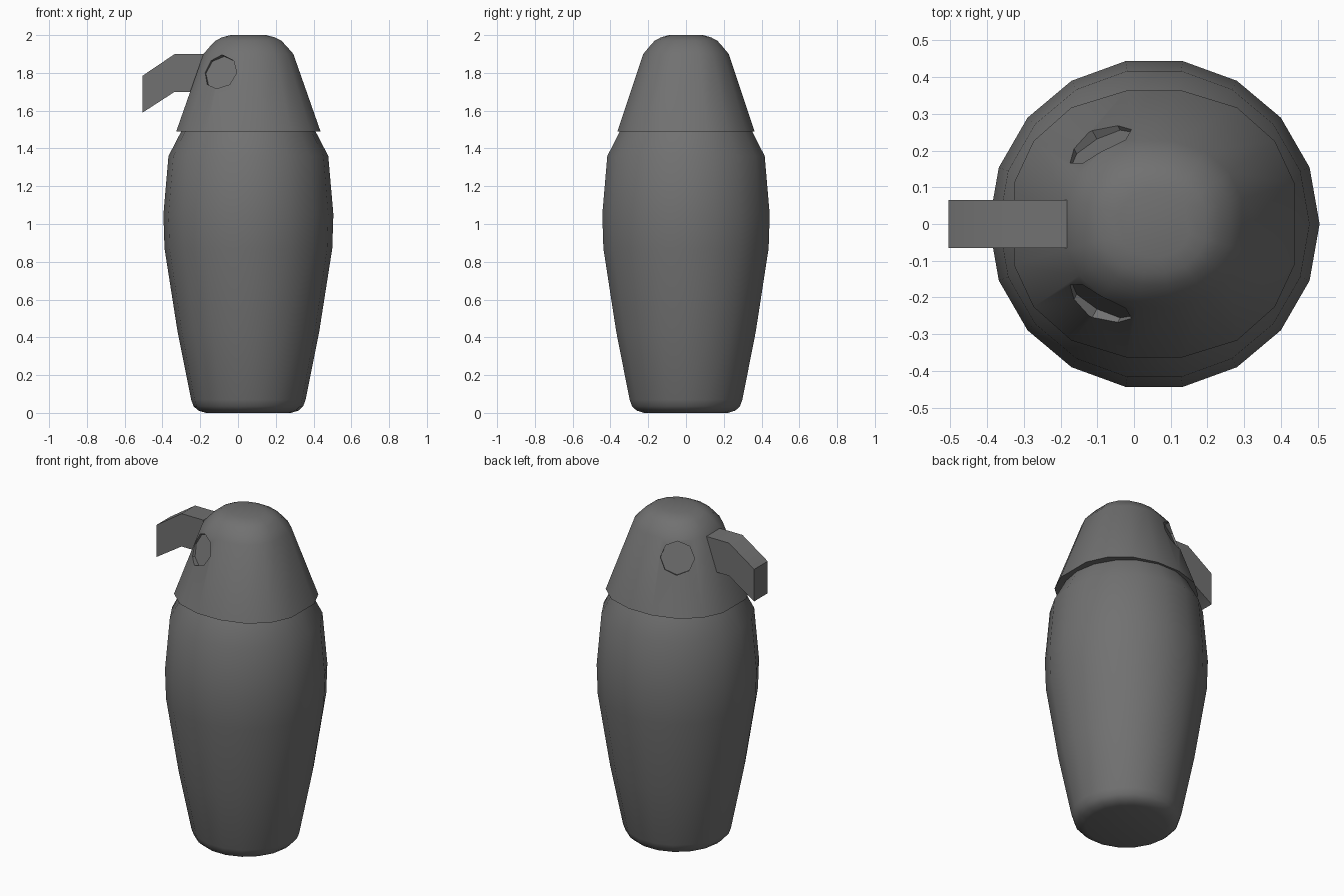
import bpy, bmesh
from math import cos, sin, radians
from mathutils import Vector

if "Cube" in bpy.data.objects:
    bpy.data.objects.remove(bpy.data.objects["Cube"])

CX = 0.055  # axis of the body and head

# Dark grey used for everything
dark = bpy.data.materials.new("dark_grey")
dark.diffuse_color = (0.165, 0.165, 0.165, 1)
dark.use_nodes = True
dark.node_tree.nodes["Principled BSDF"].inputs["Base Color"].default_value = dark.diffuse_color


def select(ob):
    bpy.ops.object.select_all(action='DESELECT')
    ob.select_set(True)
    bpy.context.view_layer.objects.active = ob


def finish(bm, name):
    bmesh.ops.recalc_face_normals(bm, faces=bm.faces)
    me = bpy.data.meshes.new(name)
    bm.to_mesh(me)
    bm.free()
    me.materials.append(dark)
    ob = bpy.data.objects.new(name, me)
    bpy.context.collection.objects.link(ob)
    return ob


def smooth(ob, angle=50):
    select(ob)
    bpy.ops.object.shade_smooth_by_angle(angle=radians(angle))


def lathe(name, section, profile, cap_last):
    """Stack scaled copies of a cross-section along z and skin them."""
    bm = bmesh.new()
    rings = [[bm.verts.new((CX + x * r, y * r, z)) for x, y in section] for r, z in profile]
    n = len(section)
    for a, b in zip(rings, rings[1:]):
        for i in range(n):
            j = (i + 1) % n
            bm.faces.new((a[i], a[j], b[j], b[i]))
    bm.faces.new(rings[0][::-1])
    if cap_last:
        bm.faces.new(rings[-1])
    return finish(bm, name)


# Body: 18-sided barrel with rounded foot
round18 = [(cos(radians(20 * i)), sin(radians(20 * i))) for i in range(18)]
body = lathe("body", round18,
             [(0.225, 0.0), (0.265, 0.012), (0.29, 0.035), (0.303, 0.07), (0.375, 0.43),
              (0.444, 0.87), (0.45, 1.05), (0.423, 1.36), (0.355, 1.491)], False)
smooth(body)

# Head: 16-sided tapered cap overhanging the body
quarter = [(1.0, 0.29), (0.86, 0.59), (0.59, 0.83), (0.2, 0.95)]
half = quarter + [(-x, y) for x, y in reversed(quarter)]
section = half + [(-x, -y) for x, y in half]
head = lathe("head", section,
             [(0.382, 1.49), (0.238, 1.9), (0.205, 1.938),
              (0.175, 1.97), (0.14, 1.988), (0.095, 2.0)], True)

# Eyes: shallow octagonal recesses cut into the head
for side in (-1, 1):
    normal = Vector((-0.478, 0.878 * side, 0.34)).normalized()
    bm = bmesh.new()
    bmesh.ops.create_cone(bm, cap_ends=True, segments=8, radius1=0.095,
                          radius2=0.095, depth=0.1)
    bm.transform(normal.to_track_quat('Z', 'Y').to_matrix().to_4x4())
    bmesh.ops.translate(bm, verts=bm.verts,
                        vec=Vector((-0.09, 0.211 * side, 1.8)) + normal * 0.042)
    cutter = finish(bm, "eye_cutter")
    cutter.hide_render = True
    select(head)
    mod = head.modifiers.new("eye", 'BOOLEAN')
    mod.operation = 'DIFFERENCE'
    mod.solver = 'EXACT'
    mod.object = cutter
    bpy.ops.object.modifier_apply(modifier=mod.name)
    bpy.data.objects.remove(cutter)
smooth(head, 32)

# Beak: bent bar extruded across y
bm = bmesh.new()
outline = [(-0.17, 1.9), (-0.335, 1.9), (-0.505, 1.785),
           (-0.505, 1.59), (-0.335, 1.7), (-0.17, 1.7)]
near = [bm.verts.new((x, -0.065, z)) for x, z in outline]
far = [bm.verts.new((x, 0.065, z)) for x, z in outline]
for i in range(6):
    j = (i + 1) % 6
    bm.faces.new((near[i], near[j], far[j], far[i]))
# each side as two quads, split at the bend
for s in (near, far):
    bm.faces.new((s[0], s[1], s[4], s[5]))
    bm.faces.new((s[1], s[2], s[3], s[4]))
smooth(finish(bm, "beak"), 40)
